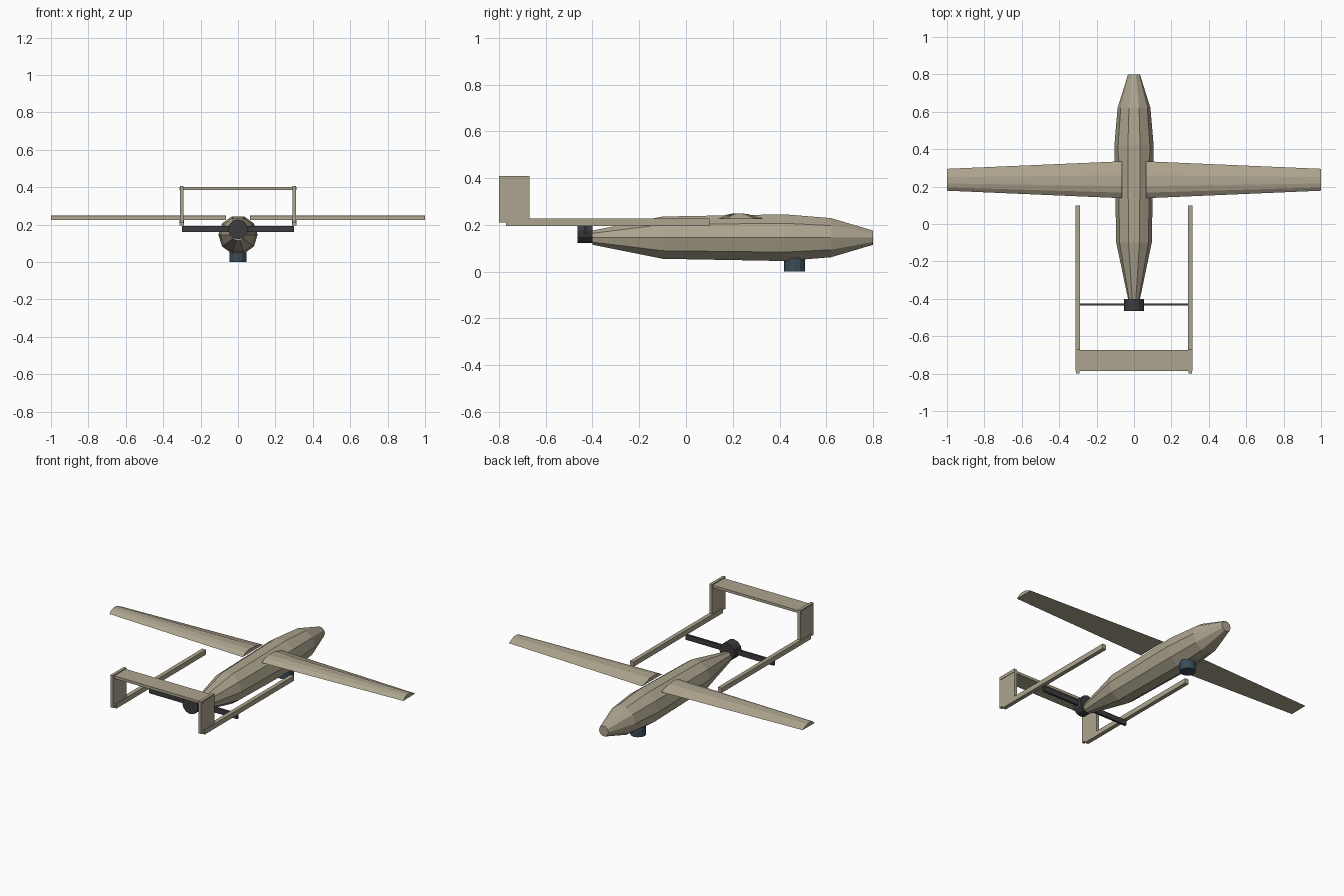
import bpy, bmesh
from math import sin, cos, pi

if "Cube" in bpy.data.objects:
    bpy.data.objects.remove(bpy.data.objects["Cube"])


def material(name, rgb):
    m = bpy.data.materials.new(name)
    m.diffuse_color = (*rgb, 1)
    m.use_nodes = True
    m.node_tree.nodes["Principled BSDF"].inputs["Base Color"].default_value = m.diffuse_color
    return m


TAN = material("tan_skin", (0.42, 0.375, 0.275))
DARK = material("dark_engine", (0.045, 0.045, 0.05))
GLASS = material("sensor_glass", (0.045, 0.075, 0.095))


def loft(name, rings, mat):
    """Skin a list of equal-length rings and cap both ends."""
    bm = bmesh.new()
    vs = [[bm.verts.new(p) for p in ring] for ring in rings]
    n = len(vs[0])
    for a, b in zip(vs, vs[1:]):
        for i in range(n):
            j = (i + 1) % n
            bm.faces.new((a[i], a[j], b[j], b[i]))
    bm.faces.new(vs[0])
    bm.faces.new(vs[-1])
    bmesh.ops.recalc_face_normals(bm, faces=bm.faces)
    me = bpy.data.meshes.new(name)
    bm.to_mesh(me)
    bm.free()
    me.materials.append(mat)
    ob = bpy.data.objects.new(name, me)
    bpy.context.collection.objects.link(ob)
    return ob


def box(name, x, y, z, mat):
    """Box from (min, max) pairs."""
    return loft(name, [[(x[0], v, h), (x[1], v, h), (x[1], w, h), (x[0], w, h)]
                       for h in z for v, w in [y]], mat)


def ring_y(y, r, zc, n):
    return [(r * cos(2 * pi * i / n), y, zc + r * sin(2 * pi * i / n)) for i in range(n)]


# fuselage: ten-sided tapered body
loft("fuselage", [ring_y(y, r, 0.145, 10) for y, r in
     [(-0.4, 0.032), (-0.1, 0.095), (0.42, 0.105), (0.62, 0.088), (0.8, 0.032)]], TAN)

# pusher engine and propeller
loft("engine", [ring_y(y, 0.053, 0.175, 12) for y in (-0.465, -0.4)], DARK)
box("propeller", (-0.3, 0.3), (-0.437, -0.424), (0.16, 0.192), DARK)

# sensor turret under the nose
loft("sensor_turret", [[(0.045 * cos(pi * i / 6), 0.465 + 0.045 * sin(pi * i / 6), z)
     for i in range(12)] for z in (0, 0.065)], GLASS)

# wing section: chord fraction, height
SECTION = [(0, 0.225), (0.15, 0.242), (0.33, 0.249), (0.62, 0.247), (1, 0.226)]


def wing_ring(x, y0, y1):
    return [(x, y0 + (y1 - y0) * t, z) for t, z in SECTION]


# wings, booms and fins on both sides
for side, s in (("left", -1), ("right", 1)):
    loft(side + "_wing", [wing_ring(s * 0.065, 0.138, 0.335),
                          wing_ring(s * 1.0, 0.178, 0.295)], TAN)
    box(side + "_boom", (s * 0.3 - 0.0125, s * 0.3 + 0.0125), (-0.77, 0.1), (0.196, 0.226), TAN)
    box(side + "_fin", (s * 0.3 - 0.009, s * 0.3 + 0.009), (-0.8, -0.67), (0.21, 0.408), TAN)

# tailplane bridging the fins
box("tailplane", (-0.312, 0.312), (-0.787, -0.675), (0.386, 0.402), TAN)
